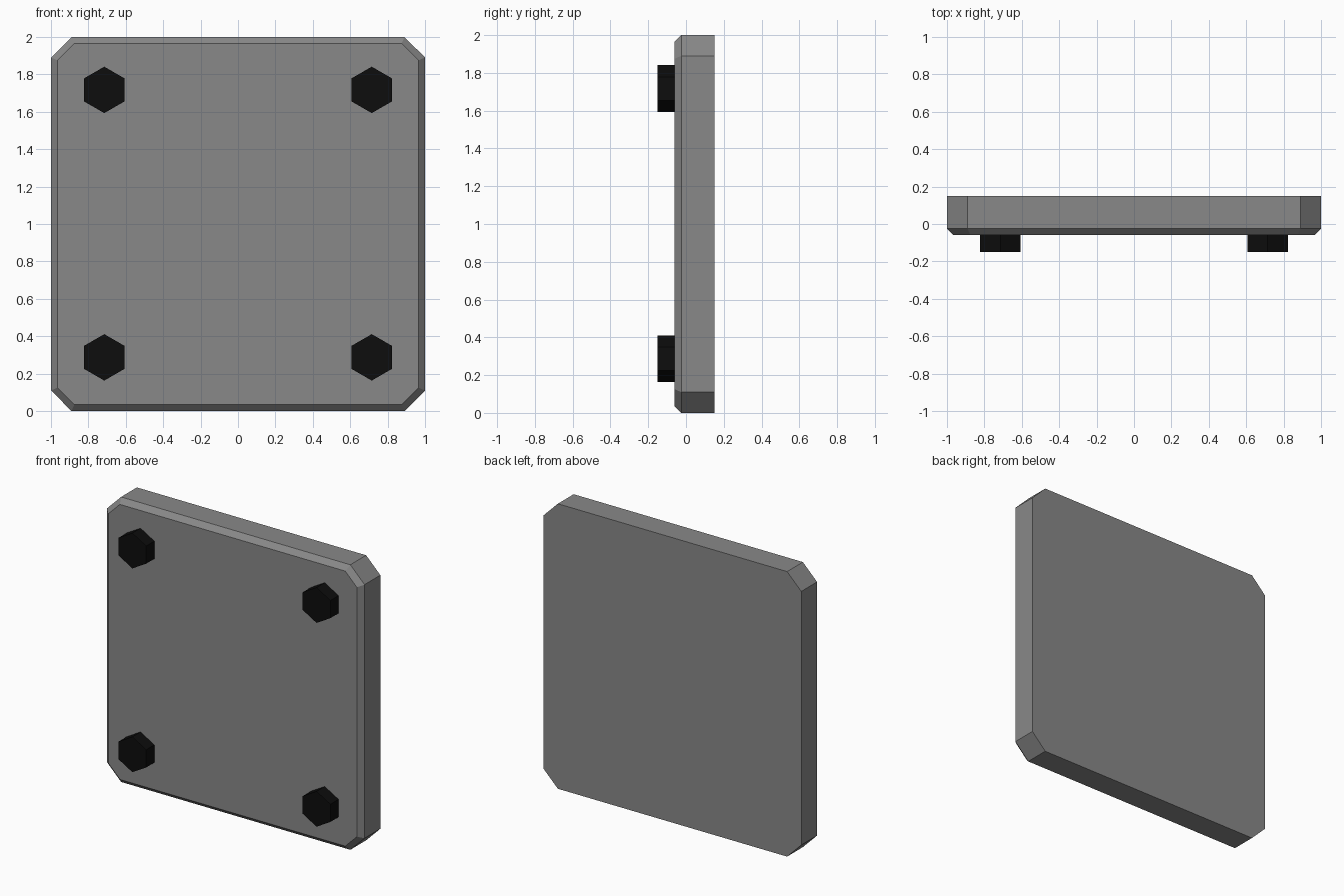
import bpy
import bmesh
from math import pi
from mathutils import Matrix

cube = bpy.data.objects.get("Cube")
if cube:
    bpy.data.objects.remove(cube, do_unlink=True)


def material(name, value):
    mat = bpy.data.materials.new(name)
    mat.use_nodes = True
    colour = (value, value, value, 1)
    mat.diffuse_color = colour
    mat.node_tree.nodes["Principled BSDF"].inputs["Base Color"].default_value = colour
    return mat


def finish(bm, name, mat):
    bmesh.ops.recalc_face_normals(bm, faces=bm.faces)
    mesh = bpy.data.meshes.new(name)
    bm.to_mesh(mesh)
    bm.free()
    mesh.materials.append(mat)
    obj = bpy.data.objects.new(name, mesh)
    bpy.context.collection.objects.link(obj)
    return obj


def clipped_square(half, cut):
    """Corners of a square with its four corners cut off, in order."""
    a = half - cut
    quarter = [(half, a), (a, half)]
    points = []
    for _ in range(4):
        points += quarter
        quarter = [(-z, x) for x, z in quarter]
    return points


grey = material("grey metal", 0.25)
black = material("black bolt", 0.004)

# Plate: clipped square lofted from the back to a chamfered front
bm = bmesh.new()
rings = []
for y, half, cut in [(0.15, 1, 0.11), (-0.025, 1, 0.11), (-0.06, 0.965, 0.09)]:
    rings.append([bm.verts.new((x, y, z + 1)) for x, z in clipped_square(half, cut)])
for lower, upper in zip(rings, rings[1:]):
    for i in range(8):
        j = (i + 1) % 8
        bm.faces.new((lower[i], lower[j], upper[j], upper[i]))
bm.faces.new(rings[0])
bm.faces.new(rings[-1])
finish(bm, "plate", grey)

# Hexagonal bolt heads, one near each corner, with a point facing up
for side, x in (("right", -0.715), ("left", 0.715)):
    for level, z in (("lower", 0.287), ("upper", 1.717)):
        bm = bmesh.new()
        bmesh.ops.create_cone(bm, cap_ends=True, segments=6,
                              radius1=0.124, radius2=0.124, depth=0.09,
                              matrix=Matrix.Rotation(pi / 2, 4, "X"))
        bolt = finish(bm, f"{level}_{side}_bolt", black)
        bolt.location = (x, -0.105, z)
